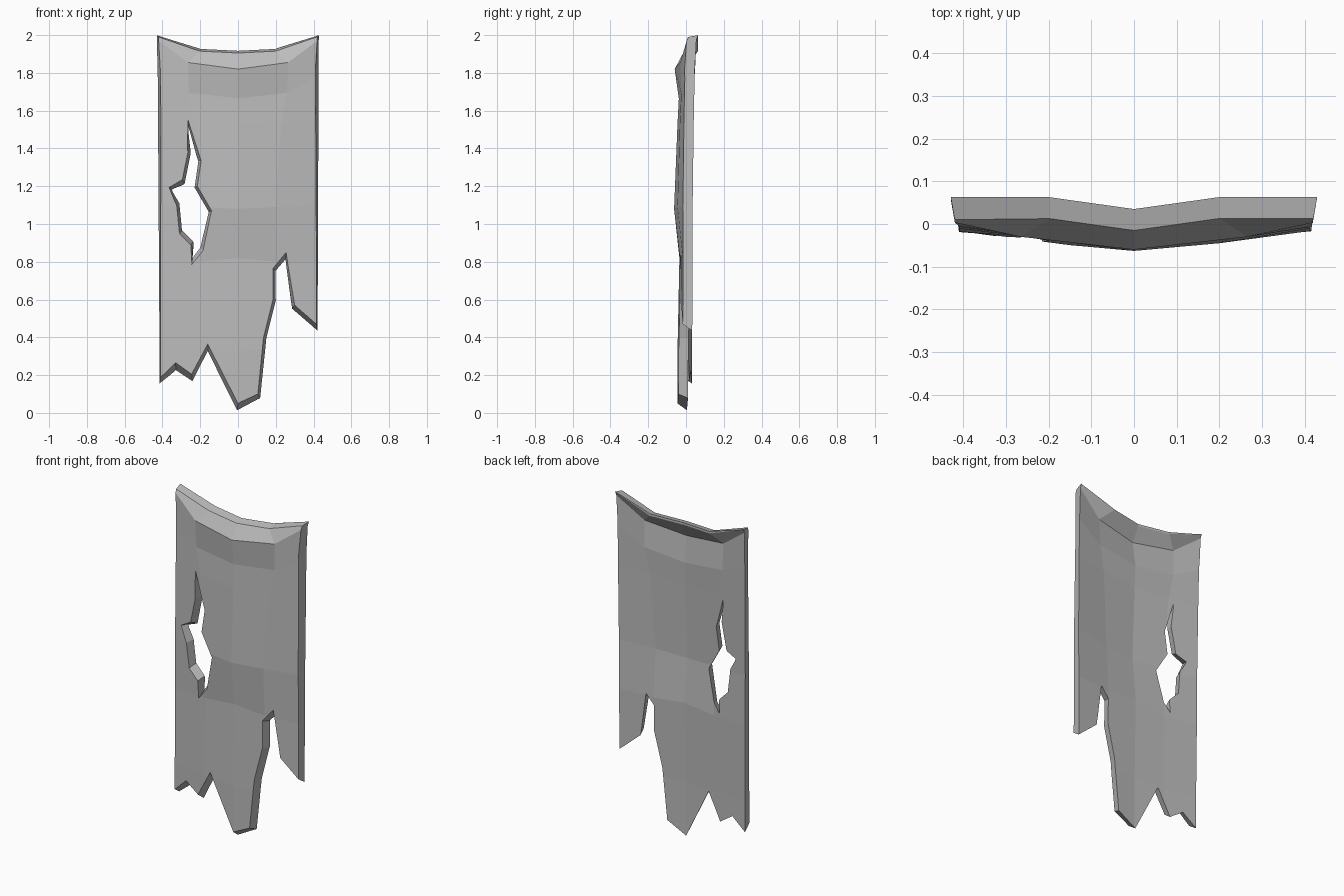
import bpy, bmesh
from mathutils import Vector
from mathutils.bvhtree import BVHTree

cube = bpy.data.objects.get("Cube")
if cube:
    bpy.data.objects.remove(cube, do_unlink=True)

THICK = 0.05

grey = bpy.data.materials.new("grey_cloth")
grey.use_nodes = True
grey.diffuse_color = (0.5, 0.5, 0.5, 1)
grey.node_tree.nodes["Principled BSDF"].inputs["Base Color"].default_value = (0.5, 0.5, 0.5, 1)

# Cloth drape rows: (z, y) at the middle, (x, z, y) at the quarter fold, (z, y) at the side
ROWS = [
    ((1.95, -.015), (.2, 1.96, .013), (2.08, .013)),
    ((1.905, -.015), (.2, 1.915, .013), (2.01, .013)),
    ((1.82, -.06), (.265, 1.855, -.03), (2.0, .012)),
    ((1.665, -.038), (.26, 1.695, -.025), (1.8, 0)),
    ((1.53, -.045), (.23, 1.54, -.032), (1.55, -.005)),
    ((1.08, -.063), (.2, 1.09, -.045), (1.1, -.01)),
    ((.82, -.035), (.2, .8, -.03), (.8, -.012)),
    ((.33, -.045), (.2, .34, -.035), (.35, -.015)),
    ((-.1, -.045), (.2, -.1, -.035), (-.1, -.015)),
]

# Torn outer edge and the torn hole, as (x, z) on the front surface
OUTLINE = [(-.42, 1.99), (-.41, 1.8), (-.41, .19), (-.33, .265), (-.245, .205),
           (-.16, .365), (0, .05), (.105, .1), (.135, .4), (.185, .6), (.185, .765),
           (.255, .85), (.3, .57), (.415, .47), (.41, 1.8), (.42, 1.99),
           (.2, 1.915), (0, 1.905), (-.2, 1.915)]
HOLE = [(-.265, 1.555), (-.195, 1.335), (-.215, 1.2), (-.14, 1.07), (-.185, .86),
        (-.245, .785), (-.25, .89), (-.31, .95), (-.325, 1.1), (-.365, 1.195),
        (-.295, 1.235), (-.265, 1.38)]


def finish(name, bm):
    bmesh.ops.recalc_face_normals(bm, faces=bm.faces)
    mesh = bpy.data.meshes.new(name)
    bm.to_mesh(mesh)
    bm.free()
    obj = bpy.data.objects.new(name, mesh)
    bpy.context.collection.objects.link(obj)
    return obj


def sheet(flat):
    """Grid of cloth cells, either flattened or draped."""
    bm = bmesh.new()
    grid = []
    for (cz, cy), (mx, mz, my), (ez, ey) in ROWS:
        row = [(-.46, ey, ez), (-mx, my, mz), (0, cy, cz), (mx, my, mz), (.46, ey, ez)]
        grid.append([bm.verts.new((x, 0 if flat else y, z)) for x, y, z in row])
    for a, b in zip(grid, grid[1:]):
        for i in range(4):
            bm.faces.new((a[i], a[i + 1], b[i + 1], b[i]))
    return bm


def tapered_cutter(name, points):
    """Prism whose walls lean so the back of the cloth reaches past its front."""
    n = len(points)
    rings = [[], []]
    bm = bmesh.new()
    for i in range(n):
        p = Vector(points[i])
        d1 = (p - Vector(points[i - 1])).normalized()
        d2 = (Vector(points[(i + 1) % n]) - p).normalized()
        out = Vector((d1.y + d2.y, -d1.x - d2.x)).normalized()
        rise = .012 if p.y > 1.85 else .038
        lean = Vector((out.x * .015, out.y * rise))
        for ring, y in zip(rings, (-.01, THICK + .01)):
            q = p + lean * (y / THICK)
            ring.append(bm.verts.new((q.x, y, q.y)))
    front, back = rings
    bm.faces.new(front)
    bm.faces.new(back)
    for i in range(n):
        j = (i + 1) % n
        bm.faces.new((front[i], front[j], back[j], back[i]))
    return finish(name, bm)


# Flat slab of cloth
bm = sheet(True)
ext = bmesh.ops.extrude_face_region(bm, geom=bm.faces[:])
bmesh.ops.translate(bm, vec=(0, THICK, 0),
                    verts=[v for v in ext["geom"] if isinstance(v, bmesh.types.BMVert)])
banner = finish("torn_banner", bm)
banner.data.materials.append(grey)

# Cut the torn edge and the hole
bpy.context.view_layer.objects.active = banner
for name, points, mode in (("edge_cutter", OUTLINE, 'INTERSECT'),
                           ("hole_cutter", HOLE, 'DIFFERENCE')):
    cutter = tapered_cutter(name, points)
    cutter.data.materials.append(grey)
    cutter.hide_render = True
    mod = banner.modifiers.new(name, 'BOOLEAN')
    mod.operation = mode
    mod.solver = 'EXACT'
    mod.object = cutter
    bpy.ops.object.modifier_apply(modifier=name)
    bpy.data.objects.remove(cutter, do_unlink=True)

# Drape the slab over the folds
drape = sheet(False)
tree = BVHTree.FromBMesh(drape)
drape.free()
for v in banner.data.vertices:
    hit = tree.ray_cast(Vector((v.co.x, -1, v.co.z)), Vector((0, 1, 0)))[0]
    if hit:
        v.co.y += hit.y
banner.data.update()
